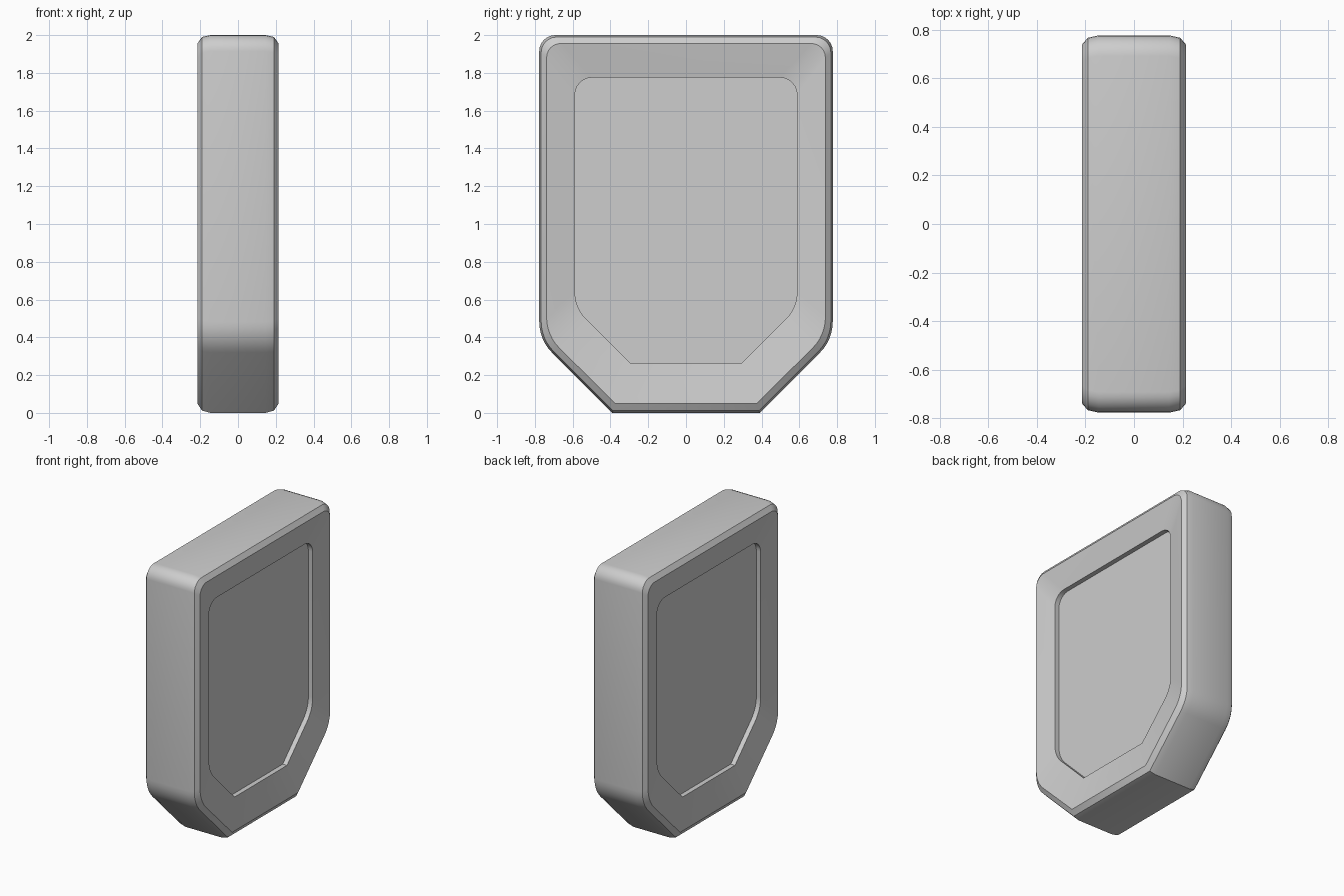
import bpy, bmesh, math
from mathutils import Vector

cube = bpy.data.objects.get("Cube")
if cube:
    bpy.data.objects.remove(cube, do_unlink=True)

# One neutral finish
grey = bpy.data.materials.new("mid_grey")
grey.use_nodes = True
colour = (0.61, 0.61, 0.61, 1)
grey.diffuse_color = colour
grey.node_tree.nodes["Principled BSDF"].inputs["Base Color"].default_value = colour


def fillet(prev, corner, nxt, tangent, steps=6):
    """Arc that rounds one corner, given its tangent length."""
    a, b = (prev - corner).normalized(), (nxt - corner).normalized()
    half = a.angle(b) / 2
    centre = corner + (a + b).normalized() * (tangent / math.cos(half))
    start, end = corner + a * tangent - centre, corner + b * tangent - centre
    sweep = math.pi - 2 * half
    return [centre + (start * math.sin((1 - i / steps) * sweep)
                      + end * math.sin(i / steps * sweep)) / math.sin(sweep)
            for i in range(steps + 1)]


def outline(side, top, bottom, foot, shoulder, top_round, side_round):
    """Shield outline in (y, z): rounded top and shoulders, sharp foot."""
    foot_pt, shoulder_pt = Vector((foot, bottom)), Vector((side, shoulder))
    top_pt, mid = Vector((side, top)), Vector((0, top))
    half = [foot_pt]
    half += fillet(foot_pt, shoulder_pt, top_pt, side_round)
    half += fillet(shoulder_pt, top_pt, mid, top_round)
    return half + [Vector((-p.x, p.y)) for p in reversed(half)]


# Half section from the middle of the edge, over the chamfers and down
# the dished rim to the recessed panel
edge = outline(0.777, 2, 0, 0.39, 0.387, 0.085, 0.095)
chamfer = outline(0.767, 1.99, 0.012, 0.386, 0.391, 0.083, 0.095)
face = outline(0.738, 1.956, 0.05, 0.374, 0.41, 0.075, 0.095)
recess = outline(0.588, 1.775, 0.265, 0.297, 0.556, 0.09, 0.085)
section = [(0.145, edge), (0.19, chamfer), (0.215, face),
           (0.181, recess), (0.147, recess)]
rings = [(-x, loop) for x, loop in reversed(section)] + section

# Loft the rings and cap both panels
bm = bmesh.new()
loops = [[bm.verts.new((x, p.x, p.y)) for p in loop] for x, loop in rings]
for a, b in zip(loops, loops[1:]):
    for i in range(len(a)):
        j = (i + 1) % len(a)
        bm.faces.new((a[i], a[j], b[j], b[i]))
bm.faces.new(loops[0])
bm.faces.new(loops[-1])
bmesh.ops.recalc_face_normals(bm, faces=bm.faces)

mesh = bpy.data.meshes.new("shield_panel")
bm.to_mesh(mesh)
bm.free()
mesh.materials.append(grey)
panel = bpy.data.objects.new("shield_panel", mesh)
bpy.context.collection.objects.link(panel)

# Smooth rounded corners, crisp chamfers
bpy.ops.object.select_all(action='DESELECT')
panel.select_set(True)
bpy.context.view_layer.objects.active = panel
bpy.ops.object.shade_smooth_by_angle(angle=math.radians(30))
